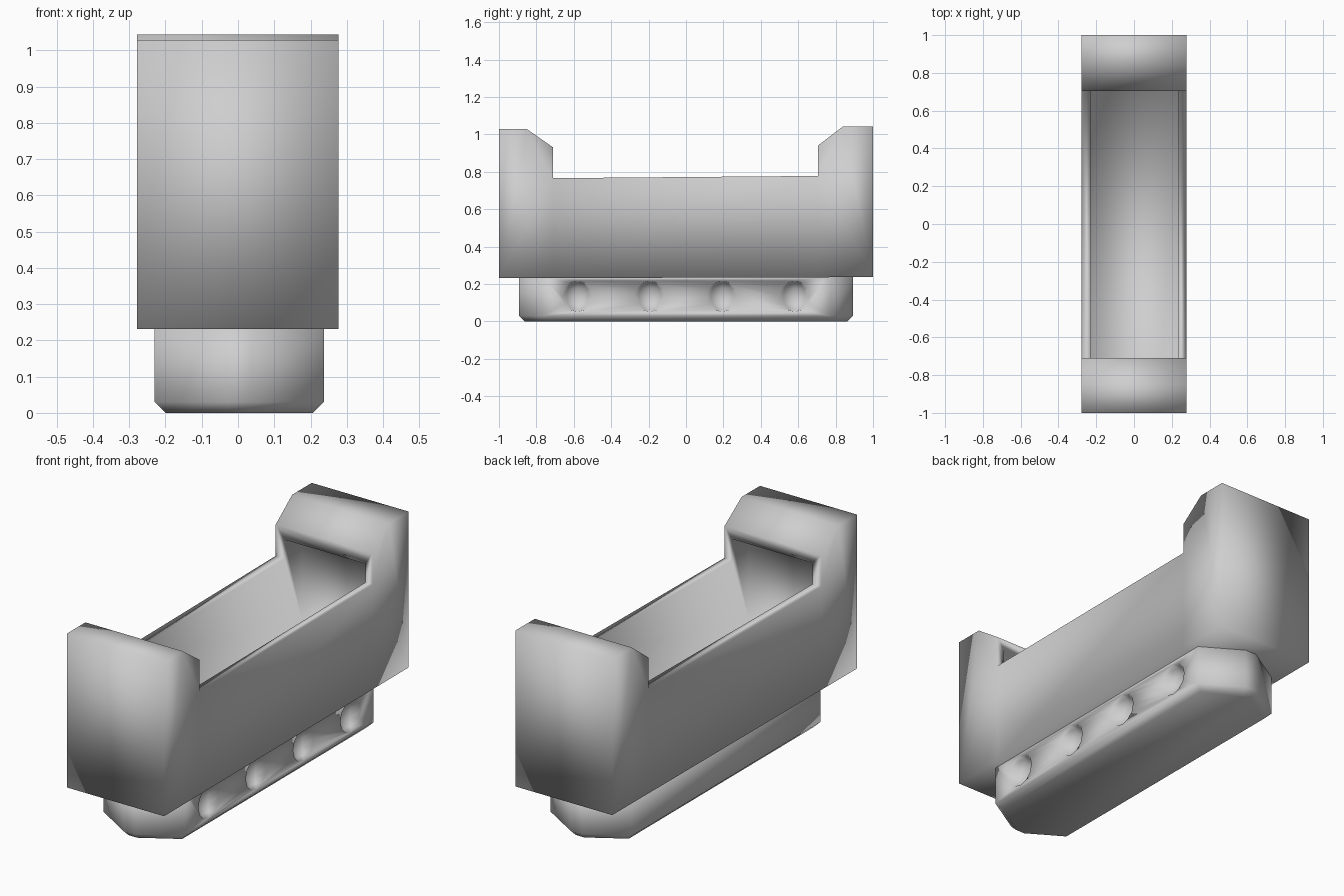
import bpy
import bmesh

cube = bpy.data.objects.get("Cube")
if cube:
    bpy.data.objects.remove(cube, do_unlink=True)

grey = bpy.data.materials.new("light_grey")
grey.use_nodes = True
grey.diffuse_color = (0.62, 0.62, 0.62, 1)
grey.node_tree.nodes["Principled BSDF"].inputs["Base Color"].default_value = (0.62, 0.62, 0.62, 1)


def make_object(name, bm):
    bmesh.ops.recalc_face_normals(bm, faces=bm.faces)
    mesh = bpy.data.meshes.new(name)
    bm.to_mesh(mesh)
    bm.free()
    obj = bpy.data.objects.new(name, mesh)
    bpy.context.collection.objects.link(obj)
    mesh.materials.append(grey)
    return obj


def prism(outline, offset):
    """Extrude a closed outline of 3D points along an offset."""
    bm = bmesh.new()
    face = bm.faces.new([bm.verts.new(p) for p in outline])
    ext = bmesh.ops.extrude_face_region(bm, geom=[face])
    moved = [g for g in ext["geom"] if isinstance(g, bmesh.types.BMVert)]
    bmesh.ops.translate(bm, verts=moved, vec=offset)
    return bm


def cut(target, cutter):
    """Subtract the cutter for good, then discard it."""
    cutter.hide_render = True
    mod = target.modifiers.new("cut", 'BOOLEAN')
    mod.operation = 'DIFFERENCE'
    mod.solver = 'EXACT'
    mod.object = cutter
    bpy.context.view_layer.objects.active = target
    bpy.ops.object.modifier_apply(modifier=mod.name)
    bpy.data.objects.remove(cutter, do_unlink=True)


def smooth(obj):
    bpy.ops.object.select_all(action='DESELECT')
    obj.select_set(True)
    bpy.context.view_layer.objects.active = obj
    bpy.ops.object.shade_smooth()


# Body: side profile with a raised block at each end, extruded across x
profile = [(-1, 0.231), (1, 0.237), (1, 1.043), (0.84, 1.043), (0.705, 0.94),
           (0.705, 0.778), (-0.71, 0.766), (-0.71, 0.93), (-0.85, 1.028), (-1, 1.028)]
bm = prism([(-0.278, y, z) for y, z in profile], (0.555, 0, 0))
# Loops where the end blocks meet the long sides
for y in (-0.71, 0.705):
    bmesh.ops.bisect_plane(bm, geom=bm.verts[:] + bm.edges[:] + bm.faces[:],
                           dist=0.0001, plane_co=(0, y, 0), plane_no=(0, 1, 0))
body = make_object("tray_body", bm)

# Deep trough hollow, running a little way under both end blocks
floor = 0.4
hollow = [(-0.228, -0.85, floor), (0.235, -0.85, floor), (0.235, 0.85, floor), (-0.228, 0.85, floor)]
cut(body, make_object("trough_cutter", prism(hollow, (0, 0, 0.875 - floor))))
smooth(body)

# Base: cut corners and a chamfered underside
corner = [(0.237, -0.77), (0.237, 0.77), (0.035, 0.892), (-0.03, 0.892),
          (-0.23, 0.77), (-0.23, -0.77), (-0.03, -0.892), (0.035, -0.892)]
bm = prism([(x, y, 0) for x, y in corner], (0, 0, 0.24))
rim = [e for e in bm.edges if all(v.co.z < 0.001 for v in e.verts)]
bmesh.ops.bevel(bm, geom=rim, offset=0.03, segments=1, affect='EDGES')
base = make_object("base", bm)

# Row of round dents along one side of the base
for i in range(4):
    bm = bmesh.new()
    bmesh.ops.create_uvsphere(bm, u_segments=8, v_segments=6, radius=0.083)
    bmesh.ops.scale(bm, verts=bm.verts, vec=(0.75, 1, 1))
    bmesh.ops.translate(bm, verts=bm.verts, vec=(0.238, -0.58 + i * 0.387, 0.135))
    cut(base, make_object("dent_cutter", bm))
smooth(base)
